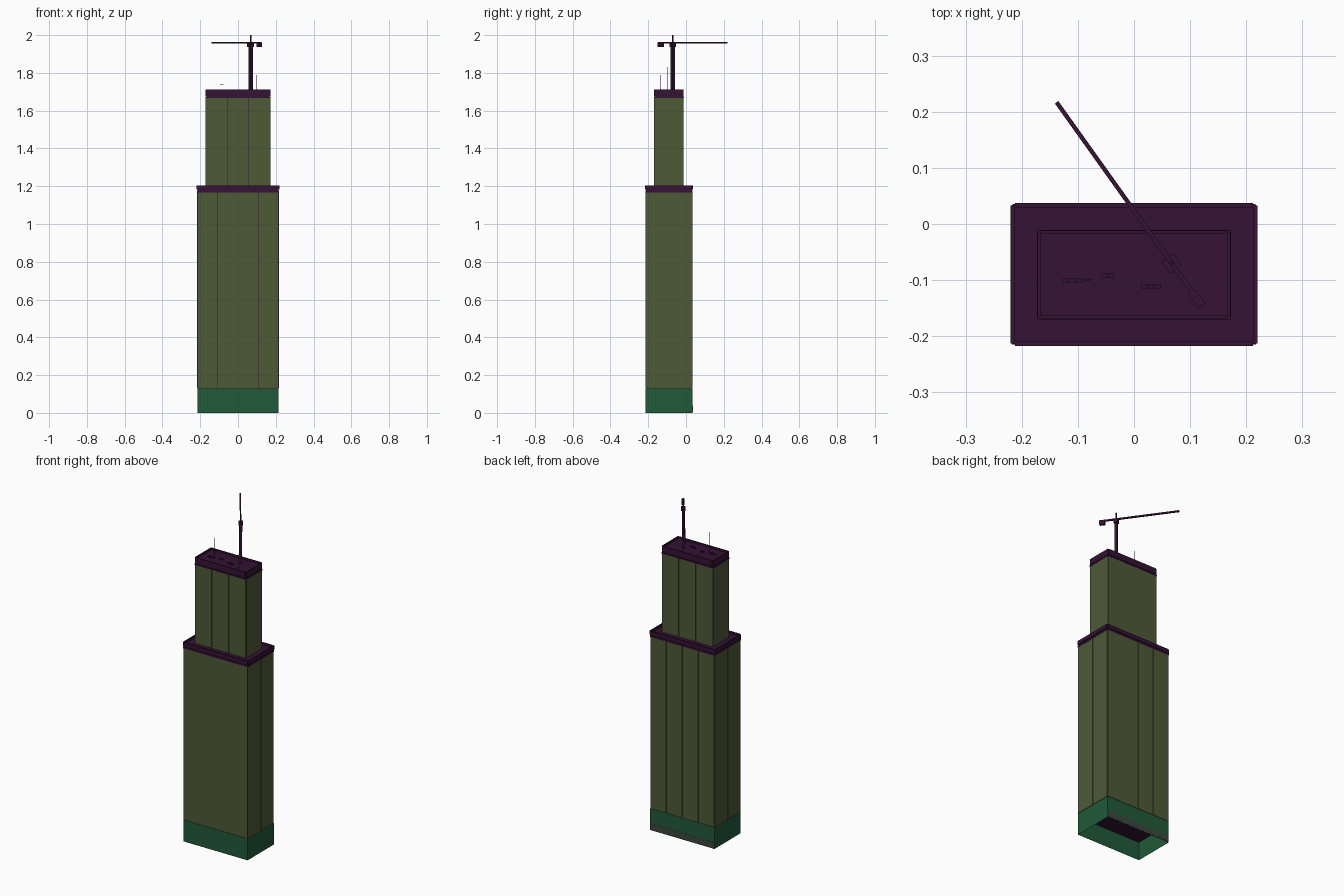
import bpy, bmesh, math
from mathutils import Matrix, Vector

if "Cube" in bpy.data.objects:
    bpy.data.objects.remove(bpy.data.objects["Cube"])


def mat(name, c):
    m = bpy.data.materials.new(name)
    m.diffuse_color = (*c, 1)
    m.use_nodes = True
    m.node_tree.nodes["Principled BSDF"].inputs["Base Color"].default_value = m.diffuse_color
    return m


GLASS = mat("olive_glass", (0.075, 0.1, 0.037))
GREEN = mat("green_base", (0.015, 0.1, 0.04))
DARK = mat("dark_plum", (0.035, 0.006, 0.035))
GREY = mat("grey_band", (0.05, 0.06, 0.045))


def add_box(bm, lo, hi):
    lo, hi = Vector(lo), Vector(hi)
    m = Matrix.Translation((lo + hi) / 2) @ Matrix.Diagonal((*(hi - lo), 1))
    bmesh.ops.create_cube(bm, size=1, matrix=m)


def finish(bm, name, material):
    me = bpy.data.meshes.new(name)
    bm.to_mesh(me)
    bm.free()
    ob = bpy.data.objects.new(name, me)
    bpy.context.collection.objects.link(ob)
    me.materials.append(material)
    return ob


def boxes(name, items, material):
    bm = bmesh.new()
    for lo, hi in items:
        add_box(bm, lo, hi)
    return finish(bm, name, material)


def curtain_wall(name, hx, y0, y1, z0, z1, nx, ny):
    """Dark core with glass panels standing slightly proud of it."""
    e, g = 0.002, 0.002
    boxes(name + "_core", [((-hx, y0, z0), (hx, y1, z1))], DARK)
    items = []
    w, d = 2 * hx / nx, (y1 - y0) / ny
    for i in range(nx):
        a, b = -hx + i * w + g / 2, -hx + (i + 1) * w - g / 2
        items += [((a, y0 - e, z0 + g), (b, y0 + e, z1 - g)),
                  ((a, y1 - e, z0 + g), (b, y1 + e, z1 - g))]
    for i in range(ny):
        a, b = y0 + i * d + g / 2, y0 + (i + 1) * d - g / 2
        items += [((s * hx - e, a, z0 + g), (s * hx + e, b, z1 - g)) for s in (-1, 1)]
    boxes(name + "_panels", items, GLASS)


def parapet(name, hx, y0, y1, z0, z1, t):
    """Four rails around a roof edge."""
    boxes(name, [((-hx + t, y0, z0), (hx - t, y0 + t, z1)),
                 ((-hx + t, y1 - t, z0), (hx - t, y1, z1)),
                 ((-hx, y0 + t / 2, z0), (-hx + t, y1 - t / 2, z1)),
                 ((hx - t, y0 + t / 2, z0), (hx, y1 - t / 2, z1))], DARK)


# Base: hollow, open underneath
bm = bmesh.new()
add_box(bm, (-0.215, -0.215, 0), (0.215, 0.035, 0.13))
bm.faces.ensure_lookup_table()
bottom = [f for f in bm.faces if f.calc_center_median().z < 0.01]
bmesh.ops.delete(bm, geom=bottom, context="FACES_ONLY")
finish(bm, "base_lobby", GREEN)
boxes("base_ceiling", [((-0.214, -0.214, 0.11), (0.214, 0.034, 0.128))], DARK)
boxes("base_rear_band", [((-0.215, 0.034, 0.005), (0.215, 0.036, 0.04))], GREY)

# Lower shaft and its roof
curtain_wall("lower_shaft", 0.214, -0.213, 0.033, 0.13, 1.17, 4, 2)
boxes("lower_cornice", [((-0.217, -0.215, 1.168), (0.217, 0.035, 1.178)),
                        ((-0.214, -0.212, 1.17), (0.214, 0.032, 1.193))], DARK)
parapet("lower_parapet", 0.22, -0.217, 0.037, 1.182, 1.205, 0.008)

# Upper shaft and its roof
curtain_wall("upper_shaft", 0.170, -0.167, -0.014, 1.19, 1.67, 3, 1)
boxes("upper_cornice", [((-0.173, -0.170, 1.667), (0.173, -0.011, 1.674)),
                        ((-0.168, -0.165, 1.67), (0.168, -0.016, 1.702))], DARK)
parapet("upper_parapet", 0.172, -0.169, -0.012, 1.677, 1.713, 0.006)

# Rooftop units in short rows
units = []
for cx, cy, n in ((-0.11, -0.101, 3), (-0.047, -0.091, 2), (0.03, -0.111, 3)):
    for i in range(n):
        x = cx + (i - (n - 1) / 2) * 0.012
        units.append(((x - 0.005, cy - 0.004, 1.70), (x + 0.005, cy + 0.004, 1.71)))
boxes("roof_units", units, DARK)

# Thin aerials
aerials = []
for x, y, top in ((-0.085, -0.10, 1.83), (0.1, -0.137, 1.79)):
    aerials.append(((x - 0.0008, y - 0.0008, 1.70), (x + 0.0008, y + 0.0008, top)))
aerials.append(((-0.094, -0.1008, 1.738), (-0.076, -0.0992, 1.74)))
boxes("roof_aerials", aerials, DARK)

# Crane: built along local x, then turned to its diagonal heading
origin = Vector((0.067, -0.07, 0))
heading = math.atan2(0.287, -0.205)
place = Matrix.Translation(origin) @ Matrix.Rotation(heading, 4, "Z")
m = 0.008
crane_parts = {
    "crane_mast": [((-m, -m, 1.70), (m, m, 1.945))],
    "crane_slew_ring": [((-0.013, -0.013, 1.936), (0.013, 0.013, 1.955))],
    "crane_jib": [((-0.093, -0.0038, 1.955), (0.3525, 0.0038, 1.964))],
    "crane_peak": [((-0.003, -0.003, 1.95), (0.003, 0.003, 2.0))],
    "crane_counterweight": [((-0.093, -0.008, 1.936), (-0.063, 0.008, 1.962))],
}
for name, items in crane_parts.items():
    ob = boxes(name, items, DARK)
    ob.data.transform(place)
